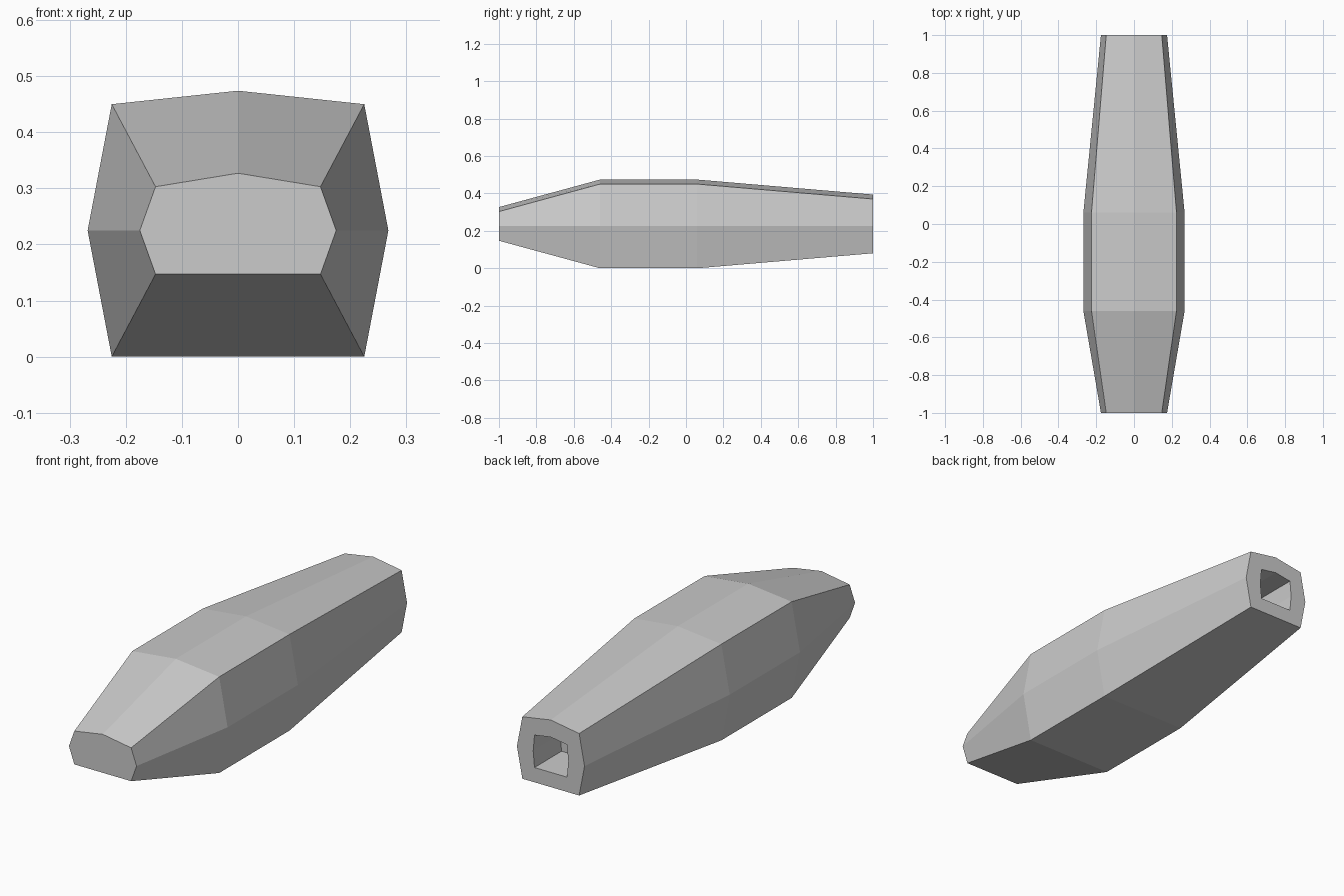
import bpy, bmesh

if "Cube" in bpy.data.objects:
    bpy.data.objects.remove(bpy.data.objects["Cube"])

MID_Z = 0.225


def ring(bm, y, w, m, zb, zt, za):
    """Seven-sided symmetric section: flat base, bulged sides, peaked top."""
    pts = [(-w, zb), (-m, MID_Z), (-w, zt), (0, za), (w, zt), (m, MID_Z), (w, zb)]
    return [bm.verts.new((x, y, z)) for x, z in pts]


# Sections from the front cap, along the hull, over the rear rim, into the socket
sections = [
    (-1.0, 0.147, 0.175, 0.147, 0.303, 0.327),
    (-0.46, 0.225, 0.268, 0.0, 0.45, 0.474),
    (0.06, 0.225, 0.268, 0.0, 0.45, 0.474),
    (1.0, 0.147, 0.175, 0.08, 0.37, 0.394),
    (1.0, 0.084, 0.091, 0.149, 0.301, 0.314),
    (0.8, 0.084, 0.091, 0.149, 0.301, 0.314),
]

bm = bmesh.new()
rings = [ring(bm, *s) for s in sections]
for a, b in zip(rings, rings[1:]):
    for i in range(7):
        j = (i + 1) % 7
        bm.faces.new((a[i], a[j], b[j], b[i]))

# Front cap and socket floor
bm.faces.new(rings[0])
bm.faces.new(rings[-1])
bmesh.ops.recalc_face_normals(bm, faces=bm.faces)

mesh = bpy.data.meshes.new("hollow_ended_hull")
bm.to_mesh(mesh)
bm.free()
hull = bpy.data.objects.new("hollow_ended_hull", mesh)
bpy.context.collection.objects.link(hull)
